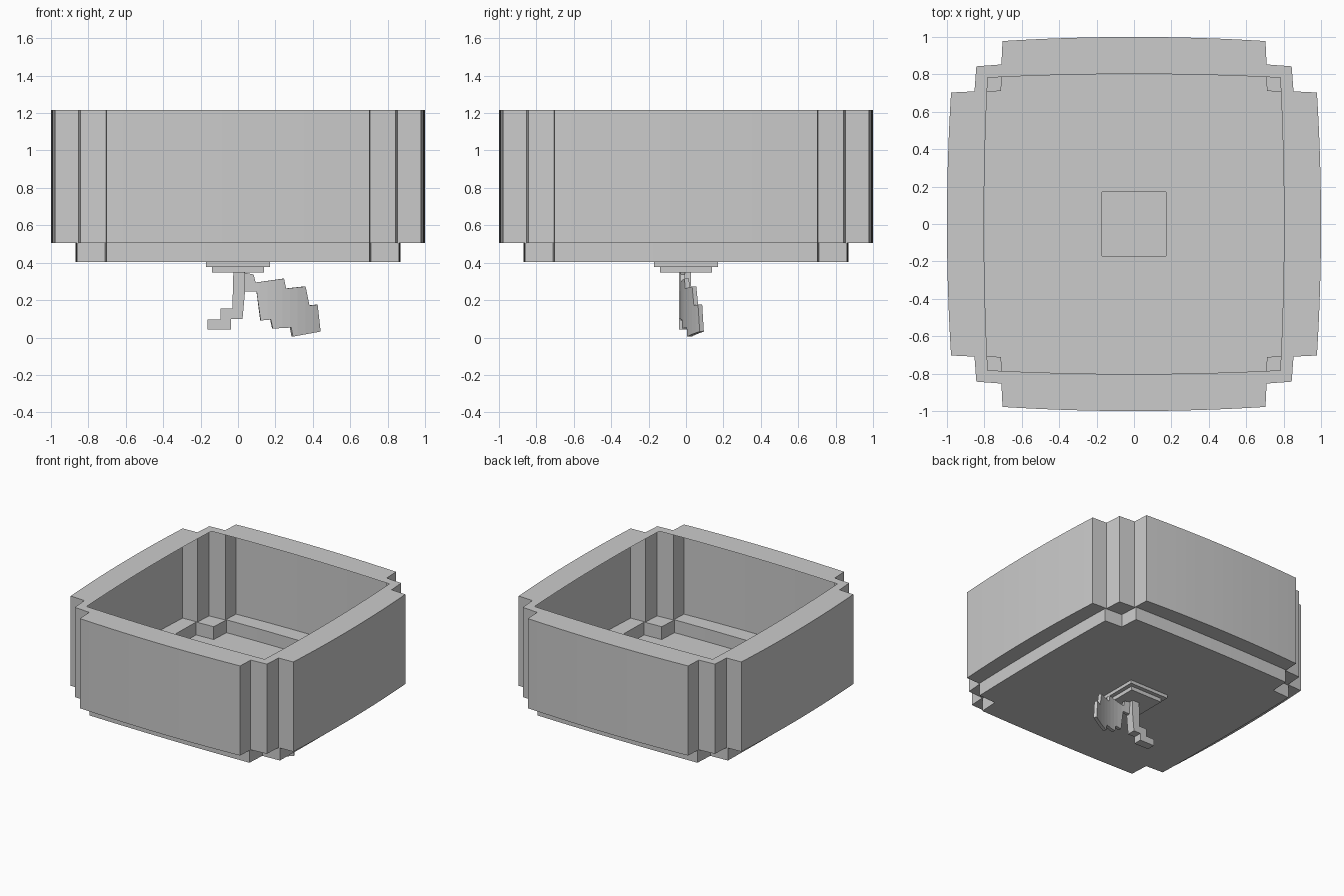
import bpy, bmesh
from mathutils import Vector

if "Cube" in bpy.data.objects:
    bpy.data.objects.remove(bpy.data.objects["Cube"])


def finish(bm, name):
    bmesh.ops.recalc_face_normals(bm, faces=bm.faces)
    me = bpy.data.meshes.new(name)
    bm.to_mesh(me)
    bm.free()
    ob = bpy.data.objects.new(name, me)
    bpy.context.collection.objects.link(ob)
    return ob


def outline(mid, end, half, corner=(), n=16):
    """Four bulged sides joined by stepped corners, as (x, y) points."""
    side = []
    for i in range(n + 1):
        y = half * (2 * i / n - 1)
        side.append((mid - (mid - end) * (y / half) ** 2, y))
    side = side + list(corner) if corner else side[:-1]
    pts = []
    for _ in range(4):
        pts += side
        side = [(-y, x) for x, y in side]
    return pts


def loop(bm, pts, z):
    vs = [bm.verts.new((x, y, z)) for x, y in pts]
    for a, b in zip(vs, vs[1:] + vs[:1]):
        bm.edges.new((a, b))
    return vs


def wall(bm, low, high):
    for i in range(len(low)):
        j = (i + 1) % len(low)
        bm.faces.new((low[i], low[j], high[j], high[i]))


def flat(bm, *loops):
    """Fill one loop, or the ring between two nested loops."""
    edges = [bm.edges.get((a, b)) for vs in loops
             for a, b in zip(vs, vs[1:] + vs[:1])]
    bmesh.ops.triangle_fill(bm, edges=edges, use_beauty=True,
                            normal=Vector((0, 0, 1)))


def square(r):
    return [(r, -r), (r, r), (-r, r), (-r, -r)]


# Hollow thin-walled body: rim, tall wall, ledge, lower wall, floor and recess
outer = outline(1.0, 0.978, 0.703, [(0.853, 0.709), (0.843, 0.843), (0.709, 0.853)])
base = outline(0.87, 0.86, 0.703, [(0.711, 0.711)])
mouth = outline(0.802, 0.782, 0.782)

bm = bmesh.new()
rim_in = loop(bm, mouth, 1.217)
rim_out = loop(bm, outer, 1.217)
wall_low = loop(bm, outer, 0.505)
base_high = loop(bm, base, 0.505)
base_low = loop(bm, base, 0.403)
hole_high = loop(bm, square(0.17), 0.403)
hole_low = loop(bm, square(0.17), 0.377)
flat(bm, rim_out, rim_in)
wall(bm, wall_low, rim_out)
flat(bm, wall_low, base_high)
wall(bm, base_low, base_high)
flat(bm, base_low, hole_high)
wall(bm, hole_low, hole_high)
flat(bm, hole_low)
finish(bm, "hollow_body")

# Smaller square plate under the body
bm = bmesh.new()
high, low = loop(bm, square(0.138), 0.377), loop(bm, square(0.138), 0.347)
wall(bm, low, high)
flat(bm, low)
finish(bm, "stem_plate")

# Stepped stem: side profile extruded in y
stem = [(-0.025, 0.347), (-0.03, 0.155), (-0.094, 0.155), (-0.094, 0.096),
        (-0.163, 0.096), (-0.163, 0.043), (-0.037, 0.043), (-0.037, 0.098),
        (0.024, 0.098), (0.038, 0.25), (0.035, 0.347)]
bm = bmesh.new()
face = bm.faces.new([bm.verts.new((x, -0.038, z)) for x, z in stem])
ext = bmesh.ops.extrude_face_region(bm, geom=[face])
bmesh.ops.translate(bm, vec=(0, 0.066, 0),
                    verts=[v for v in ext["geom"] if isinstance(v, bmesh.types.BMVert)])
finish(bm, "stem")

# Leaf: stepped outline sliced into strips, curved backwards, then thickened
leaf = [(0.035, 0.347), (0.083, 0.337), (0.094, 0.294), (0.243, 0.315),
        (0.254, 0.262), (0.356, 0.273), (0.377, 0.171), (0.42, 0.176),
        (0.436, 0.032), (0.29, 0.005), (0.281, 0.053), (0.184, 0.048),
        (0.174, 0.096), (0.12, 0.091), (0.099, 0.246), (0.035, 0.246)]
bm = bmesh.new()
bm.faces.new([bm.verts.new((x, 0, z)) for x, z in leaf])
for i in range(1, 10):
    bmesh.ops.bisect_plane(bm, geom=bm.verts[:] + bm.edges[:] + bm.faces[:],
                           plane_co=(0.035 + i * 0.04, 0, 0), plane_no=(1, 0, 0))
for v in bm.verts:
    v.co.y = -0.017 + 0.8 * max(v.co.x - 0.08, 0) ** 2
ob = finish(bm, "leaf")
mod = ob.modifiers.new("thickness", "SOLIDIFY")
mod.thickness = 0.025
mod.offset = 0
